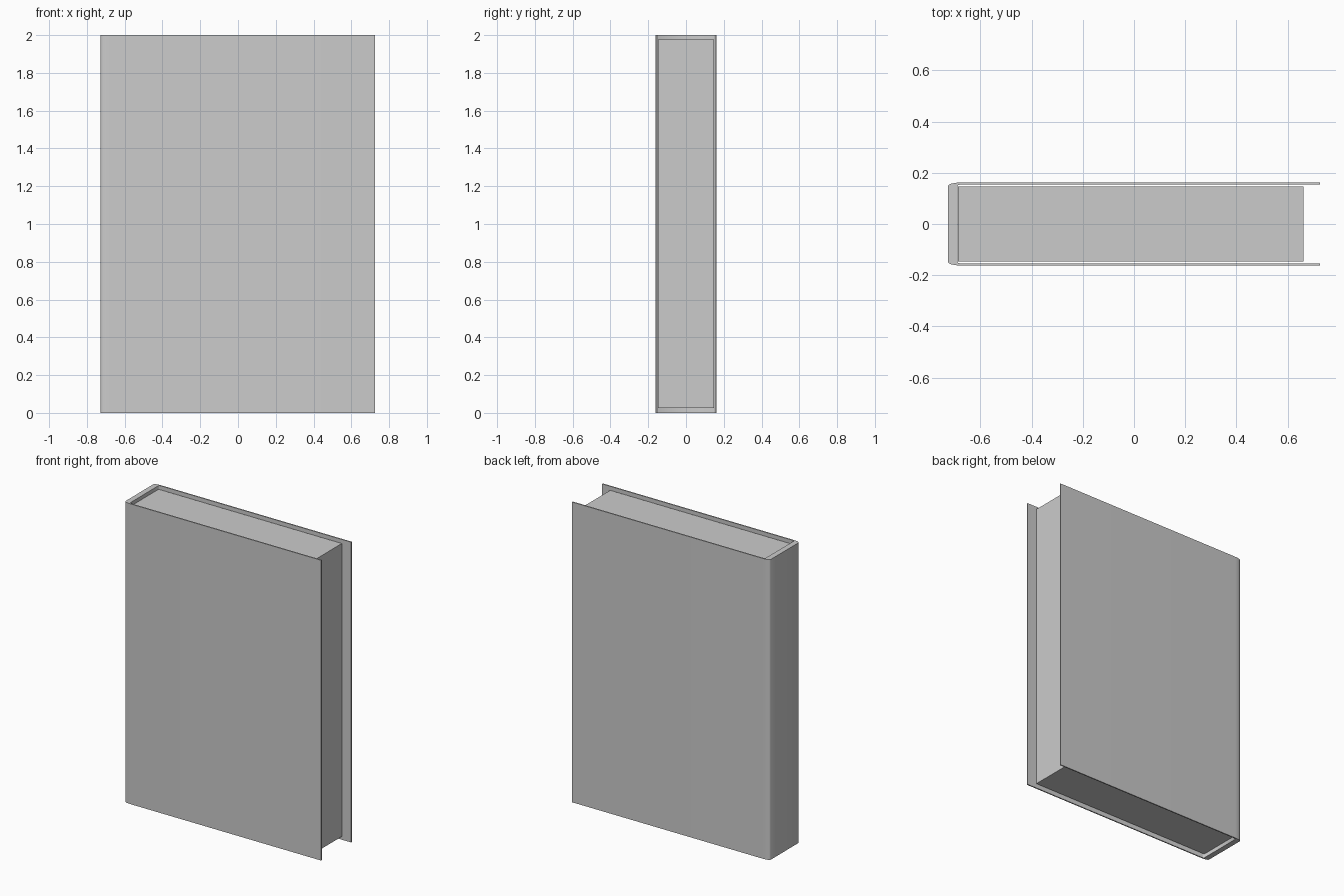
import bpy, bmesh, math

if "Cube" in bpy.data.objects:
    bpy.data.objects.remove(bpy.data.objects["Cube"])


def extrude_profile(name, points, z0, z1):
    """Extrude a closed xy outline from z0 to z1."""
    bm = bmesh.new()
    face = bm.faces.new([bm.verts.new((x, y, z0)) for x, y in points])
    top = bmesh.ops.extrude_face_region(bm, geom=[face])["geom"]
    for v in top:
        if isinstance(v, bmesh.types.BMVert):
            v.co.z = z1
    bmesh.ops.recalc_face_normals(bm, faces=bm.faces)
    mesh = bpy.data.meshes.new(name)
    bm.to_mesh(mesh)
    bm.free()
    obj = bpy.data.objects.new(name, mesh)
    bpy.context.collection.objects.link(obj)
    return obj


def corner(x, y, rx, ry, steps=4):
    """Quarter ellipse from the board side round to the spine side (y > 0)."""
    return [(x + rx - rx * math.sin(a), y - ry + ry * math.cos(a))
            for a in (i * math.pi / 2 / steps for i in range(steps + 1))]


# Cover: two thin boards joined by a thicker spine with rounded corners
outer = [(0.726, 0.162)] + corner(-0.727, 0.162, 0.05, 0.014)
inner = corner(-0.69, 0.154, 0.012, 0.006, 2)[::-1] + [(0.726, 0.154)]
mirrored = lambda pts: [(x, -y) for x, y in reversed(pts)]
cover = extrude_profile("cover", outer + mirrored(outer) + mirrored(inner) + inner, 0, 2)
bpy.context.view_layer.objects.active = cover
cover.select_set(True)
bpy.ops.object.shade_smooth_by_angle(angle=math.radians(40))

# Page block, set in from the cover edges
extrude_profile("pages", [(-0.688, -0.147), (0.662, -0.147),
                          (0.662, 0.147), (-0.688, 0.147)], 0.025, 1.977)
